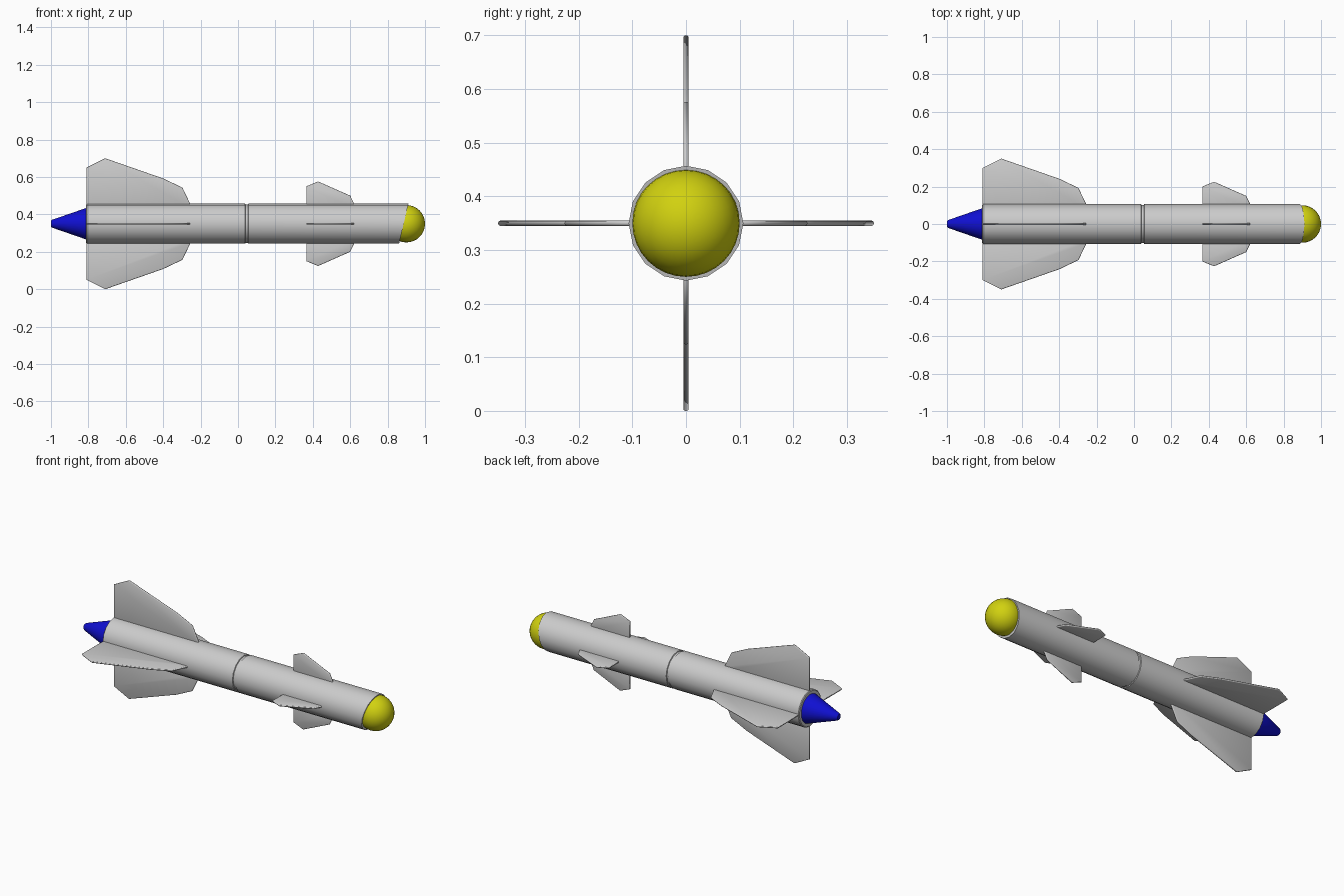
import bpy, bmesh, math
from mathutils import Matrix, Vector

if "Cube" in bpy.data.objects:
    bpy.data.objects.remove(bpy.data.objects["Cube"])

AXIS_Z = 0.35
RADIUS = 0.107


def material(name, colour):
    mat = bpy.data.materials.new(name)
    mat.use_nodes = True
    mat.diffuse_color = (*colour, 1)
    mat.node_tree.nodes["Principled BSDF"].inputs["Base Color"].default_value = (*colour, 1)
    return mat


grey = material("light grey", (0.6, 0.6, 0.6))
yellow = material("yellow", (0.64, 0.64, 0.005))
blue = material("blue", (0.005, 0.005, 0.64))


def finish(name, bm, mat, angle=35):
    bmesh.ops.recalc_face_normals(bm, faces=bm.faces)
    mesh = bpy.data.meshes.new(name)
    bm.to_mesh(mesh)
    bm.free()
    obj = bpy.data.objects.new(name, mesh)
    bpy.context.collection.objects.link(obj)
    mesh.materials.append(mat)
    bpy.ops.object.select_all(action="DESELECT")
    bpy.context.view_layer.objects.active = obj
    obj.select_set(True)
    bpy.ops.object.shade_smooth_by_angle(angle=math.radians(angle))
    return obj


def lathe(name, profile, sides, mat, slant=0):
    """Revolve (x, radius) points about the long axis; slant tilts the last ring."""
    bm = bmesh.new()
    rings = []
    for i, (x, r) in enumerate(profile):
        tilt = slant if i == len(profile) - 1 else 0
        ring = []
        for k in range(sides):
            a = math.tau * k / sides
            ring.append(bm.verts.new((x + tilt * math.sin(a), r * math.cos(a),
                                      AXIS_Z + r * math.sin(a))))
        rings.append(ring)
    for a, b in zip(rings, rings[1:]):
        for k in range(sides):
            n = (k + 1) % sides
            bm.faces.new((a[k], a[n], b[n], b[k]))
    bm.faces.new(rings[0])
    bm.faces.new(rings[-1])
    return finish(name, bm, mat)


def fin_set(name, outline, half=0.005):
    """Four thin plates around the body, with rounded edges."""
    for i, side in enumerate(("top", "front", "bottom", "back")):
        bm = bmesh.new()
        face = bm.faces.new([bm.verts.new((x, -half, r)) for x, r in outline])
        new = bmesh.ops.extrude_face_region(bm, geom=[face])["geom"]
        bmesh.ops.translate(bm, vec=(0, 2 * half, 0),
                            verts=[v for v in new if isinstance(v, bmesh.types.BMVert)])
        rims = [e for e in bm.edges if abs(e.verts[0].co.y - e.verts[1].co.y) < half]
        bmesh.ops.bevel(bm, geom=rims, offset=half * 0.8, segments=2,
                        profile=0.5, affect="EDGES")
        turn = Matrix.Rotation(i * math.pi / 2, 4, "X")
        bm.transform(Matrix.Translation((0, 0, AXIS_Z)) @ turn)
        finish(f"{name}_{side}", bm, grey, 50)


# Body tube with a narrow joint groove and a slanted front rim
lathe("body", [(-0.812, 0.102), (-0.808, RADIUS), (0.038, RADIUS), (0.040, 0.102),
               (0.053, 0.102), (0.055, RADIUS), (0.886, RADIUS)], 16, grey, slant=0.025)

# Blue tail cone
lathe("tail_cone", [(-0.80, 0.084), (-0.812, 0.084), (-0.994, 0.021), (-1.0, 0.015)], 32, blue)

# Yellow seeker dome
bm = bmesh.new()
bmesh.ops.create_uvsphere(bm, u_segments=32, v_segments=16, radius=0.1)
bm.transform(Matrix.Translation((0.9, 0, AXIS_Z)) @ Matrix.Rotation(math.pi / 2, 4, "Y"))
finish("nose_dome", bm, yellow)

# Large tail fins and small forward fins
fin_set("tail_fin", [(-0.81, 0.08), (-0.81, 0.30), (-0.71, 0.35), (-0.40, 0.242),
                     (-0.297, 0.193), (-0.255, 0.105), (-0.255, 0.08)])
fin_set("forward_fin", [(0.365, 0.08), (0.365, 0.20), (0.428, 0.226), (0.60, 0.15),
                        (0.622, 0.105), (0.622, 0.08)])
